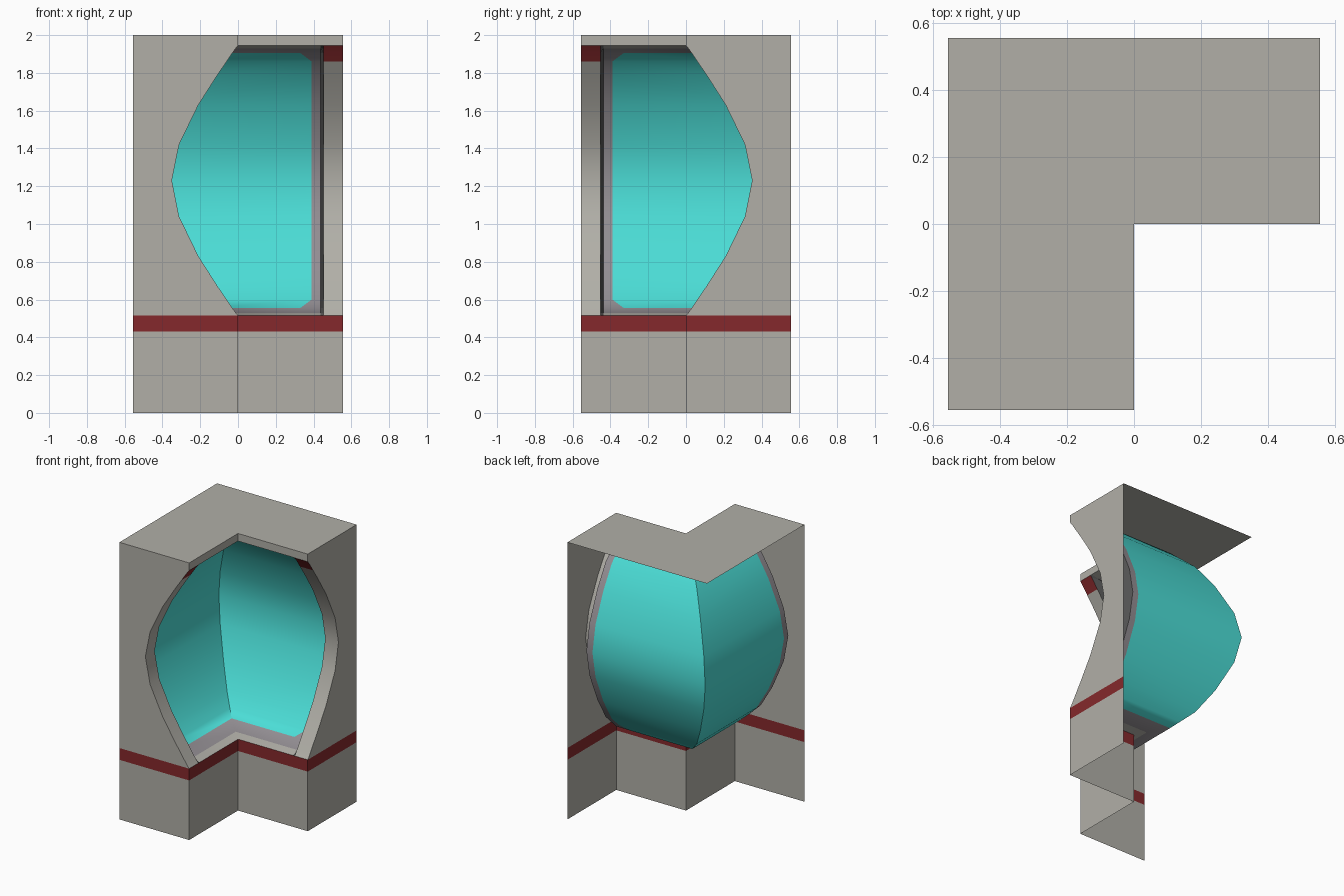
import bpy, bmesh, math
from mathutils import Vector

if "Cube" in bpy.data.objects:
    bpy.data.objects.remove(bpy.data.objects["Cube"])

E = 0.557                 # outer half-size
MID = 1.23                # height of the niche centre line
# half-profile of the niche: offset from centre, glass depth, end frame depth
HALF = [(0.715, 0.0, 0.0), (0.70, 0.06, 0.012), (0.675, 0.17, 0.03),
        (0.63, 0.217, 0.06), (0.56, 0.29, 0.108), (0.40, 0.385, 0.21),
        (0.19, 0.475, 0.312), (0.0, 0.51, 0.35)]
ROWS = [(MID - h, b, s) for h, b, s in HALF] + \
       [(MID + h, b, s) for h, b, s in reversed(HALF[:-1])]
Z_LOW, Z_HIGH = ROWS[0][0], ROWS[-1][0]
BAND = 0.43               # bottom of the red stripe


def material(name, rgb):
    m = bpy.data.materials.new(name)
    m.diffuse_color = (*rgb, 1)
    m.use_nodes = True
    m.node_tree.nodes["Principled BSDF"].inputs["Base Color"].default_value = m.diffuse_color
    return m


MATS = [material("wall grey", (0.44, 0.43, 0.39)),
        material("stripe red", (0.235, 0.022, 0.025)),
        material("panel teal", (0.07, 0.72, 0.67)),
        material("rim grey", (0.29, 0.27, 0.29)),
        material("gasket dark grey", (0.10, 0.10, 0.10))]
WALL, RED, TEAL, RIM, DARK = range(5)


def swap(p):
    """Mirror across the diagonal of the L."""
    return (-p[1], -p[0], p[2])


def build(name, faces, both=True, smooth=False):
    """faces: (points, facing direction, material); mirrored to the other wing."""
    bm = bmesh.new()
    items = list(faces)
    if both:
        items += [([swap(p) for p in pts], swap(d), m) for pts, d, m in faces]
    for pts, d, m in items:
        clean = [p for i, p in enumerate(pts)
                 if (Vector(p) - Vector(pts[i - 1])).length > 1e-5]
        if len(clean) < 3:
            continue
        f = bm.faces.new([bm.verts.new(p) for p in clean])
        f.material_index = m
        f.normal_update()
        if f.normal.dot(Vector(d)) < 0:
            f.normal_flip()
    bmesh.ops.remove_doubles(bm, verts=bm.verts[:], dist=1e-5)
    me = bpy.data.meshes.new(name)
    bm.to_mesh(me)
    bm.free()
    ob = bpy.data.objects.new(name, me)
    bpy.context.collection.objects.link(ob)
    for m in MATS:
        me.materials.append(m)
    if smooth:
        bpy.ops.object.select_all(action='DESELECT')
        bpy.context.view_layer.objects.active = ob
        ob.select_set(True)
        bpy.ops.object.shade_smooth_by_angle(angle=math.radians(36))
    return ob


FRONT, SIDE, UP = (0, -1, 0), (1, 0, 0), (0, 0, 1)


def front_quad(z0, z1, m):
    return ([(0, 0, z0), (E, 0, z0), (E, 0, z1), (0, 0, z1)], FRONT, m)


def side_quad(z0, z1, y0, y1, m):
    return ([(E, y0, z0), (E, E, z0), (E, E, z1), (E, y1, z1)], SIDE, m)


# L-shaped roof
build("roof", [([(-E, -E, 2), (0, -E, 2), (0, 0, 2), (E, 0, 2), (E, E, 2), (-E, E, 2)],
                UP, WALL)], both=False)

# base walls, stripe and lintel facing the inner corner
build("inner_walls", [front_quad(0, BAND, WALL), front_quad(BAND, Z_LOW, RED),
                      front_quad(Z_HIGH, 2, WALL)])

# end walls with the curved cut-out
ends = [side_quad(0, BAND, 0, 0, WALL), side_quad(BAND, Z_LOW, 0, 0, RED),
        side_quad(Z_HIGH, 2, 0, 0, WALL)]
ends += [side_quad(a[0], b[0], a[2], b[2], WALL) for a, b in zip(ROWS, ROWS[1:])]
build("end_walls", ends)

# bulging panel: teal field, rim at the end and along top and bottom
X_RIM, X_END, X_FRAME = 0.39, 0.438, 0.452
panel = []


def edge_x(depth):
    """End of the teal field, cut in at its corners."""
    return X_RIM if depth > 0.2 else 0.33


for (z0, d0, _), (z1, d1, _) in zip(ROWS, ROWS[1:]):
    low = min(d0, d1)
    field = WALL if low < 0.05 else RIM if low < 0.16 else TEAL
    e0, e1 = edge_x(d0), edge_x(d1)
    panel.append(([(-d0, d0, z0), (e0, d0, z0), (e1, d1, z1), (-d1, d1, z1)], FRONT, field))
    panel.append(([(e0, d0, z0), (X_END, d0, z0), (X_END, d1, z1), (e1, d1, z1)], FRONT,
                  WALL if low < 0.05 else RIM))
build("niche_panel", panel, smooth=True)

# curved frame strip at each end, red near the top, and the gasket behind it
strip, gasket = [], []
for (z0, d0, s0), (z1, d1, s1) in zip(ROWS, ROWS[1:]):
    m = RED if z0 > MID + 0.62 else WALL
    strip.append(([(X_FRAME, s0, z0), (E, s0, z0), (E, s1, z1), (X_FRAME, s1, z1)], FRONT, m))
    gasket.append(([(X_FRAME, s0, z0), (X_END, d0, z0), (X_END, d1, z1), (X_FRAME, s1, z1)],
                   (-1, 0, 0), DARK))
build("end_frame", strip, smooth=True)
build("frame_gasket", gasket)
